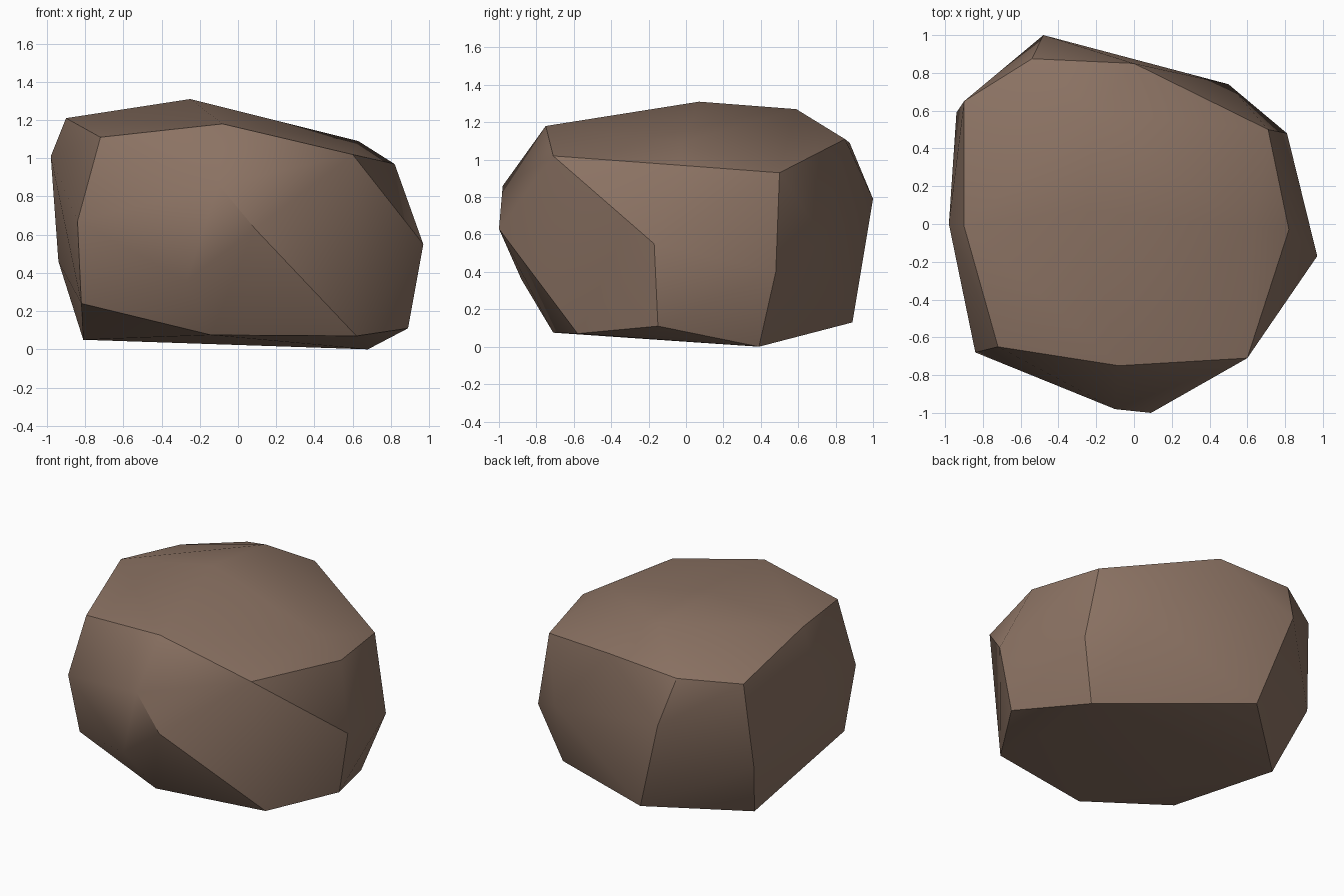
import bpy
import bmesh

cube = bpy.data.objects.get("Cube")
if cube:
    bpy.data.objects.remove(cube, do_unlink=True)


def flat_material(name, colour):
    material = bpy.data.materials.new(name)
    material.use_nodes = True
    material.diffuse_color = colour
    shader = material.node_tree.nodes["Principled BSDF"]
    shader.inputs["Base Color"].default_value = colour
    shader.inputs["Roughness"].default_value = 0.9
    return material


def hull_object(name, corners, material):
    """Wrap a tight faceted skin around the given corner points."""
    bm = bmesh.new()
    for corner in corners:
        bm.verts.new(corner)
    bmesh.ops.convex_hull(bm, input=list(bm.verts))
    loose = [v for v in bm.verts if not v.link_faces]
    bmesh.ops.delete(bm, geom=loose, context="VERTS")
    bmesh.ops.recalc_face_normals(bm, faces=list(bm.faces))
    mesh = bpy.data.meshes.new(name)
    bm.to_mesh(mesh)
    bm.free()
    mesh.materials.append(material)
    obj = bpy.data.objects.new(name, mesh)
    bpy.context.scene.collection.objects.link(obj)
    return obj


# Corners where the boulder was chipped, ring by ring from the ground up
underside = [
    (.68, .39, 0), (.89, -.15, .11), (.62, -.58, .07), (-.14, -.71, .075),
    (-.82, -.58, .24), (-.81, .40, .05), (-.27, .89, .13),
]
waist = [
    (.97, -.17, .55), (.09, -1, .63), (-.27, -.88, .36), (-.84, -.68, .67),
    (-.94, .59, .46), (-.48, 1, .79), (.5, .74, .57), (.81, .48, .4),
]
shoulder = [
    (.82, -.03, .97), (.6, -.71, 1.02), (-.1, -.98, .86), (-.72, -.65, 1.11),
    (-.98, 0, 1.01), (-.9, .65, 1.06), (-.54, .875, 1.09), (0, .85, 1.11),
    (.71, .5, .93),
]
crown = [
    (-.08, -.75, 1.18), (.63, -.02, 1.09), (-.9, -.01, 1.21),
    (-.2, .59, 1.27), (-.25, .07, 1.31),
]

# Boulder: one solid stone, sharp ridges with softly blended shallow facets
stone = flat_material("warm brown stone", (.26, .17, .125, 1))
boulder = hull_object("boulder", underside + waist + shoulder + crown, stone)

bpy.ops.object.select_all(action="DESELECT")
boulder.select_set(True)
bpy.context.view_layer.objects.active = boulder
bpy.ops.object.shade_smooth_by_angle()
